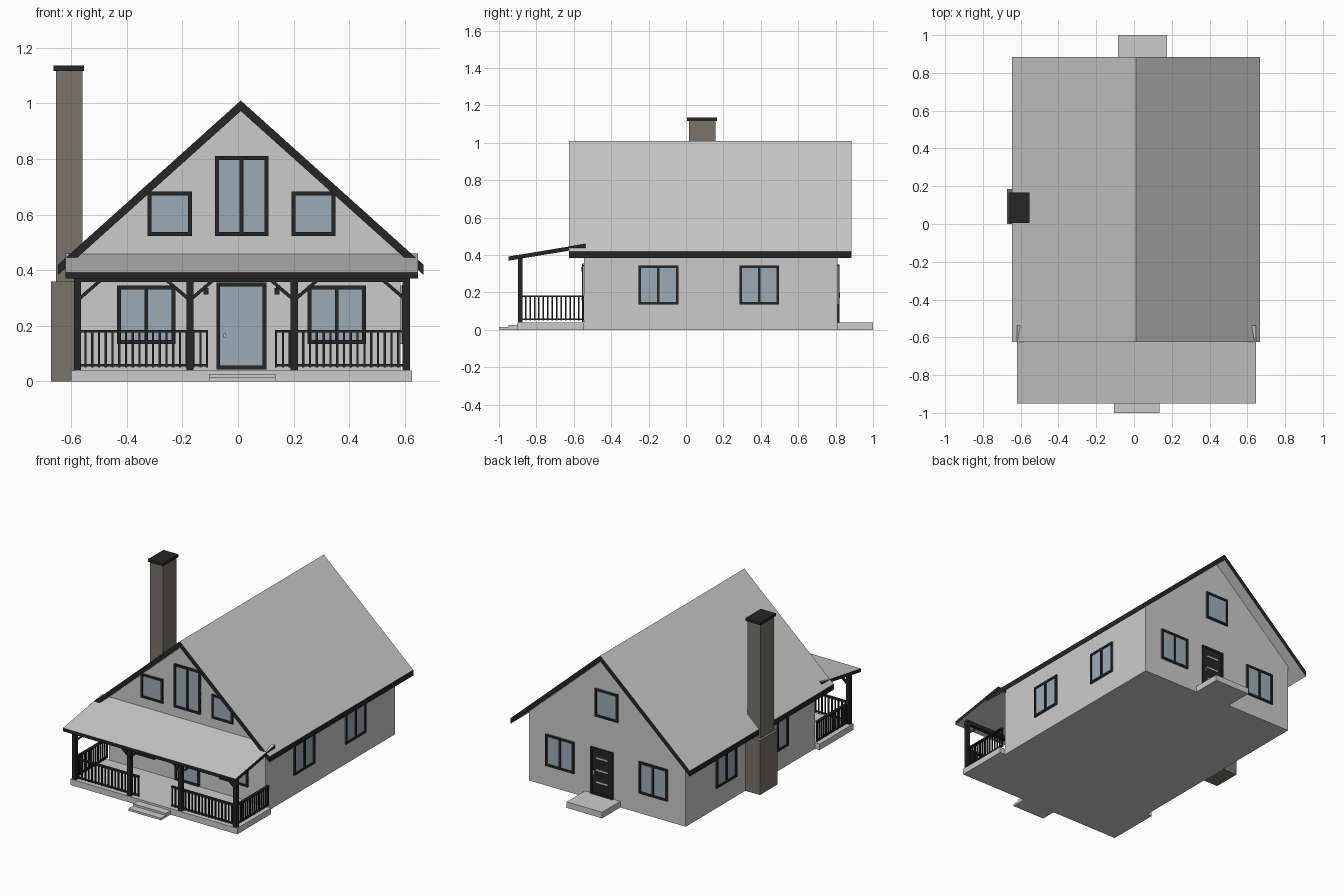
import bpy, bmesh
from mathutils import Vector

if "Cube" in bpy.data.objects:
    bpy.data.objects.remove(bpy.data.objects["Cube"])


def material(name, rgb):
    m = bpy.data.materials.new(name)
    m.use_nodes = True
    m.diffuse_color = (*rgb, 1)
    m.node_tree.nodes["Principled BSDF"].inputs["Base Color"].default_value = (*rgb, 1)
    return m


GREY = material("light_grey", (0.6, 0.6, 0.6))
BLACK = material("black_trim", (0.019, 0.019, 0.019))
GLASS = material("blue_glass", (0.33, 0.41, 0.47))
STONE = material("brown_stone", (0.195, 0.178, 0.144))


def finish(name, bm, mats):
    bmesh.ops.recalc_face_normals(bm, faces=bm.faces)
    me = bpy.data.meshes.new(name)
    bm.to_mesh(me)
    bm.free()
    for m in mats:
        me.materials.append(m)
    ob = bpy.data.objects.new(name, me)
    bpy.context.collection.objects.link(ob)
    return ob


def add_box(bm, x, y, z, mat=0):
    """Add a box from three (low, high) ranges."""
    vs = bmesh.ops.create_cube(bm, size=1)["verts"]
    for v in vs:
        v.co = Vector([(r[0] + r[1]) / 2 + c * abs(r[1] - r[0]) for c, r in zip(v.co, (x, y, z))])
    for f in {f for v in vs for f in v.link_faces}:
        f.material_index = mat


def box(name, x, y, z, mat):
    bm = bmesh.new()
    add_box(bm, x, y, z)
    return finish(name, bm, [mat])


def prism(name, profile, axis, lo, hi, mats):
    """Extrude a profile along x (points are y, z) or y (points are x, z)."""
    bm = bmesh.new()
    place = (lambda p, t: (t, p[0], p[1])) if axis == "x" else (lambda p, t: (p[0], t, p[1]))
    face = bm.faces.new([bm.verts.new(place(p, lo)) for p in profile])
    ext = bmesh.ops.extrude_face_region(bm, geom=[face])["geom"]
    step = Vector((hi - lo, 0, 0) if axis == "x" else (0, hi - lo, 0))
    bmesh.ops.translate(bm, verts=[g for g in ext if isinstance(g, bmesh.types.BMVert)], vec=step)
    return finish(name, bm, mats)


def trim_edges(ob):
    """Sloping faces stay grey, upright rim faces turn black."""
    for p in ob.data.polygons:
        p.material_index = 0 if abs(p.normal.z) > 0.3 else 1


# House shell
MID, LEFT, RIGHT, FRONT, BACK = 0.01, -0.565, 0.585, -0.545, 0.81
box("house_base", (LEFT, RIGHT), (FRONT, BACK), (0, 0.043), GREY)
prism("house_walls", [(LEFT, 0.043), (RIGHT, 0.043), (RIGHT, 0.47), (MID, 0.99), (LEFT, 0.47)],
      "y", FRONT, BACK, [GREY])
box("porch_floor", (-0.6, 0.625), (-0.9, FRONT), (0, 0.04), GREY)
box("front_step_lower", (-0.105, 0.135), (-1, -0.9), (0, 0.014), GREY)
box("front_step_upper", (-0.105, 0.135), (-0.95, -0.9), (0.014, 0.027), GREY)
box("back_step", (-0.085, 0.175), (BACK, 1), (0, 0.04), GREY)

# Roofs
trim_edges(prism("main_roof", [(-0.647, 0.42), (MID, 1.01), (0.667, 0.42), (0.667, 0.383),
                               (MID, 0.972), (-0.647, 0.383)], "y", -0.625, 0.885, [GREY, BLACK]))
trim_edges(prism("porch_roof", [(-0.95, 0.392), (-0.537, 0.46), (-0.537, 0.438), (-0.95, 0.37)],
                 "x", -0.62, 0.647, [GREY, BLACK]))

# Chimney
box("chimney_base", (-0.672, LEFT), (0, 0.185), (0, 0.36), STONE)
box("chimney_stack", (-0.655, -0.56), (0.015, 0.157), (0.36, 1.12), STONE)
box("chimney_cap", (-0.664, -0.553), (0.005, 0.167), (1.117, 1.135), BLACK)

# Windows and doors: u runs along the wall, d outwards from it
WALLS = {"front": ("y", FRONT, -1), "back": ("y", BACK, 1),
         "left": ("x", RIGHT, 1), "right": ("x", LEFT, -1)}


def wall_box(bm, wall, u, z, d, mat):
    axis, pos, sign = WALLS[wall]
    deep = sorted((pos + sign * d[0], pos + sign * d[1]))
    if axis == "y":
        add_box(bm, u, deep, z, mat)
    else:
        add_box(bm, deep, u, z, mat)


def framed(bm, wall, u, z, panes, fill, w=0.014):
    wall_box(bm, wall, u, z, (-0.004, 0.005), fill)
    deep = (-0.004, 0.011)
    for i in range(panes + 1):
        a = u[0] + (u[1] - u[0] - w) * i / panes
        wall_box(bm, wall, (a, a + w), z, deep, 0)
    for a in (z[0], z[1] - w):
        wall_box(bm, wall, u, (a, a + w), deep, 0)


def window(name, wall, u, z, panes=2):
    bm = bmesh.new()
    framed(bm, wall, u, z, panes, 1)
    finish(name, bm, [BLACK, GLASS])


LOW = (0.135, 0.345)
for wall in ("front", "back"):
    window(wall + "_window_right", wall, (-0.435, -0.225), LOW)
    window(wall + "_window_left", wall, (0.25, 0.46), LOW)
for wall in ("left", "right"):
    window(wall + "_window_front", wall, (-0.255, -0.04), LOW)
    window(wall + "_window_back", wall, (0.285, 0.497), LOW)
window("gable_window_middle", "front", (-0.083, 0.109), (0.523, 0.81))
window("gable_window_right", "front", (-0.325, -0.165), (0.523, 0.682), 1)
window("gable_window_left", "front", (0.193, 0.35), (0.523, 0.682), 1)
window("back_gable_window", "back", (-0.072, 0.098), (0.56, 0.745), 1)

bm = bmesh.new()
framed(bm, "front", (-0.078, 0.102), (0.043, 0.355), 1, 1)
wall_box(bm, "front", (-0.052, -0.044), (0.158, 0.172), (0.004, 0.014), 2)
finish("front_door", bm, [BLACK, GLASS, GREY])

bm = bmesh.new()
framed(bm, "back", (-0.035, 0.13), (0.04, 0.35), 1, 0)
for z in (0.12, 0.2, 0.28):
    wall_box(bm, "back", (0.005, 0.09), (z, z + 0.01), (0.004, 0.007), 1)
wall_box(bm, "back", (0.1, 0.108), (0.17, 0.2), (0.004, 0.014), 1)
finish("back_door", bm, [BLACK, GREY])

# Wall lamps beside the front door
for side, x in (("right", -0.115), ("left", 0.14)):
    bm = bmesh.new()
    wall_box(bm, "front", (x - 0.009, x + 0.009), (0.312, 0.335), (0, 0.014), 0)
    wall_box(bm, "front", (x - 0.004, x + 0.004), (0.335, 0.347), (0, 0.008), 0)
    finish("wall_lamp_" + side, bm, [BLACK])

# Porch posts, beam and braces
POSTS = (-0.577, -0.173, 0.202, 0.605)
PY = -0.885
box("porch_beam", (-0.59, 0.618), (PY - 0.012, PY + 0.012), (0.358, 0.383), BLACK)
for i, x in enumerate(POSTS):
    box(f"porch_post_{i + 1}", (x - 0.013, x + 0.013), (PY - 0.012, PY + 0.012), (0.04, 0.375), BLACK)
    for s in (-1, 1):
        if (i, s) not in ((0, -1), (3, 1)):
            prism(f"post_brace_{i + 1}_{'left' if s > 0 else 'right'}",
                  [(x, 0.3), (x, 0.284), (x + s * 0.088, 0.36), (x + s * 0.07, 0.36)],
                  "y", PY - 0.007, PY + 0.007, [BLACK])


# Porch railings
def railing(name, axis, lo, hi, pos):
    bm = bmesh.new()
    across = lambda w: (pos - w, pos + w)

    def piece(run, w, z):
        if axis == "x":
            add_box(bm, run, across(w), z)
        else:
            add_box(bm, across(w), run, z)

    piece((lo, hi), 0.009, (0.175, 0.185))
    piece((lo, hi), 0.006, (0.054, 0.062))
    count = round((hi - lo) / 0.025)
    for i in range(count + 1):
        c = lo + 0.004 + (hi - lo - 0.008) * i / count
        piece((c - 0.004, c + 0.004), 0.004, (0.05, 0.18))
    finish(name, bm, [BLACK])


railing("front_railing_right", "x", POSTS[0], -0.107, PY)
railing("front_railing_left", "x", 0.133, POSTS[3], PY)
railing("side_railing_right", "y", PY, FRONT, POSTS[0])
railing("side_railing_left", "y", PY, FRONT, POSTS[3])
